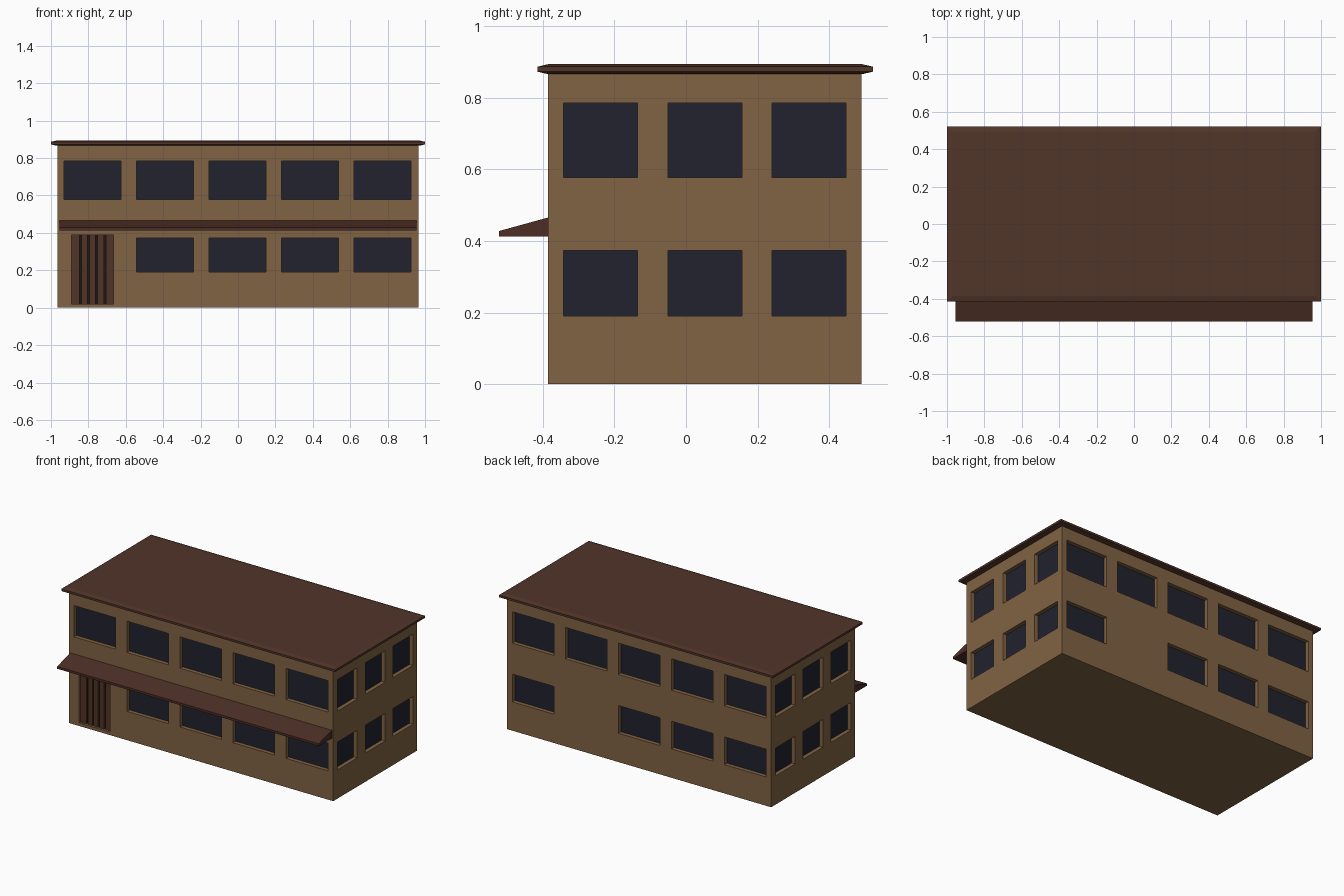
import bpy, bmesh

if "Cube" in bpy.data.objects:
    bpy.data.objects.remove(bpy.data.objects["Cube"])

def material(name, r, g, b):
    m = bpy.data.materials.new(name)
    m.diffuse_color = (r, g, b, 1)
    m.use_nodes = True
    m.node_tree.nodes["Principled BSDF"].inputs["Base Color"].default_value = m.diffuse_color
    return m

WALL = material("wall_tan", 0.22, 0.125, 0.056)
ROOF = material("roof_brown", 0.083, 0.035, 0.022)
AWNING = material("awning_brown", 0.072, 0.027, 0.018)
DOOR = material("door_wood", 0.08, 0.034, 0.019)
DARK = material("door_groove", 0.015, 0.008, 0.006)
GLASS = material("window_glass", 0.015, 0.016, 0.027)

def finish(name, bm, mat):
    bmesh.ops.recalc_face_normals(bm, faces=bm.faces)
    me = bpy.data.meshes.new(name)
    bm.to_mesh(me)
    bm.free()
    ob = bpy.data.objects.new(name, me)
    bpy.context.collection.objects.link(ob)
    if mat:
        me.materials.append(mat)
    return ob

def boxes(name, items, mat):
    """One object from (x0, x1, y0, y1, z0, z1) boxes."""
    bm = bmesh.new()
    for x0, x1, y0, y1, z0, z1 in items:
        for v in bmesh.ops.create_cube(bm, size=1)["verts"]:
            v.co = (x1 if v.co.x > 0 else x0, y1 if v.co.y > 0 else y0,
                    z1 if v.co.z > 0 else z0)
    return finish(name, bm, mat)

W, F, B = 0.965, -0.385, 0.49       # half width, front wall, back wall
DEPTH, OUT = 0.03, 0.02             # recess depth, cutter overhang
FLOORS = [(0.19, 0.373), (0.578, 0.785)]
COLS = [-0.777 + 0.3875 * i for i in range(5)]
ROWS = [-0.239, 0.0535, 0.3435]
DX = (-0.89, -0.665, 0.02, 0.39)    # door opening

# Window openings and the glass panes set at the bottom of each recess
cuts, panes = [], []
for level, (z0, z1) in enumerate(FLOORS):
    for i, x in enumerate(COLS):
        a, b = x - 0.152, x + 0.152
        if level or i != 0:
            cuts.append((a, b, F - OUT, F + DEPTH, z0, z1))
            panes.append((a, b, F + DEPTH - 0.004, F + DEPTH + 0.005, z0, z1))
        if level or i != 3:
            cuts.append((a, b, B - DEPTH, B + OUT, z0, z1))
            panes.append((a, b, B - DEPTH - 0.005, B - DEPTH + 0.004, z0, z1))
    for y in ROWS:
        a, b = y - 0.1035, y + 0.1035
        cuts += [(W - DEPTH, W + OUT, a, b, z0, z1), (-W - OUT, -W + DEPTH, a, b, z0, z1)]
        panes += [(W - DEPTH - 0.005, W - DEPTH + 0.004, a, b, z0, z1),
                  (-W + DEPTH - 0.004, -W + DEPTH + 0.005, a, b, z0, z1)]
cuts.append((DX[0], DX[1], F - OUT, F + DEPTH, DX[2], DX[3]))

# Walls with recesses cut in
walls = boxes("walls", [(-W, W, F, B, 0, 0.87)], WALL)
cutter = boxes("opening_cutter", cuts, WALL)
cutter.hide_render = True
cutter.hide_set(True)
mod = walls.modifiers.new("openings", "BOOLEAN")
mod.object = cutter
mod.solver = "EXACT"
bpy.context.view_layer.objects.active = walls
bpy.ops.object.modifier_apply(modifier=mod.name)
bpy.data.objects.remove(cutter)

boxes("window_panes", panes, GLASS)

# Plank door with dark grooves
boxes("door_backing", [(DX[0], DX[1], F + DEPTH - 0.004, F + DEPTH + 0.005, DX[2], DX[3])], DARK)
edges = [-0.89, -0.842, -0.799, -0.756, -0.712, -0.665]
planks = [(a + (0.005 if i else 0), b - (0.005 if i < 4 else 0),
           F + 0.014, F + DEPTH, DX[2], DX[3])
          for i, (a, b) in enumerate(zip(edges, edges[1:]))]
boxes("door_planks", planks, DOOR)

# Roof slab with chamfered rim
bm = bmesh.new()
rings = []
for inset, z in [(0.03, 0.866), (0, 0.873), (0, 0.887), (0.03, 0.894)]:
    x, y0, y1 = 1 - inset, -0.415 + inset, 0.522 - inset
    rings.append([bm.verts.new(p) for p in
                  [(-x, y0, z), (x, y0, z), (x, y1, z), (-x, y1, z)]])
for lo, hi in zip(rings, rings[1:]):
    for i in range(4):
        j = (i + 1) % 4
        bm.faces.new((lo[i], lo[j], hi[j], hi[i]))
bm.faces.new(rings[0])
bm.faces.new(rings[-1])
finish("roof", bm, ROOF)

# Sloped awning along the front
bm = bmesh.new()
profile = [(F + 0.005, 0.413), (-0.522, 0.413), (-0.522, 0.428), (F + 0.005, 0.467)]
ends = [[bm.verts.new((x, y, z)) for y, z in profile] for x in (-0.955, 0.955)]
for i in range(4):
    j = (i + 1) % 4
    bm.faces.new((ends[0][i], ends[0][j], ends[1][j], ends[1][i]))
bm.faces.new(ends[0])
bm.faces.new(ends[1])
finish("awning", bm, AWNING)
